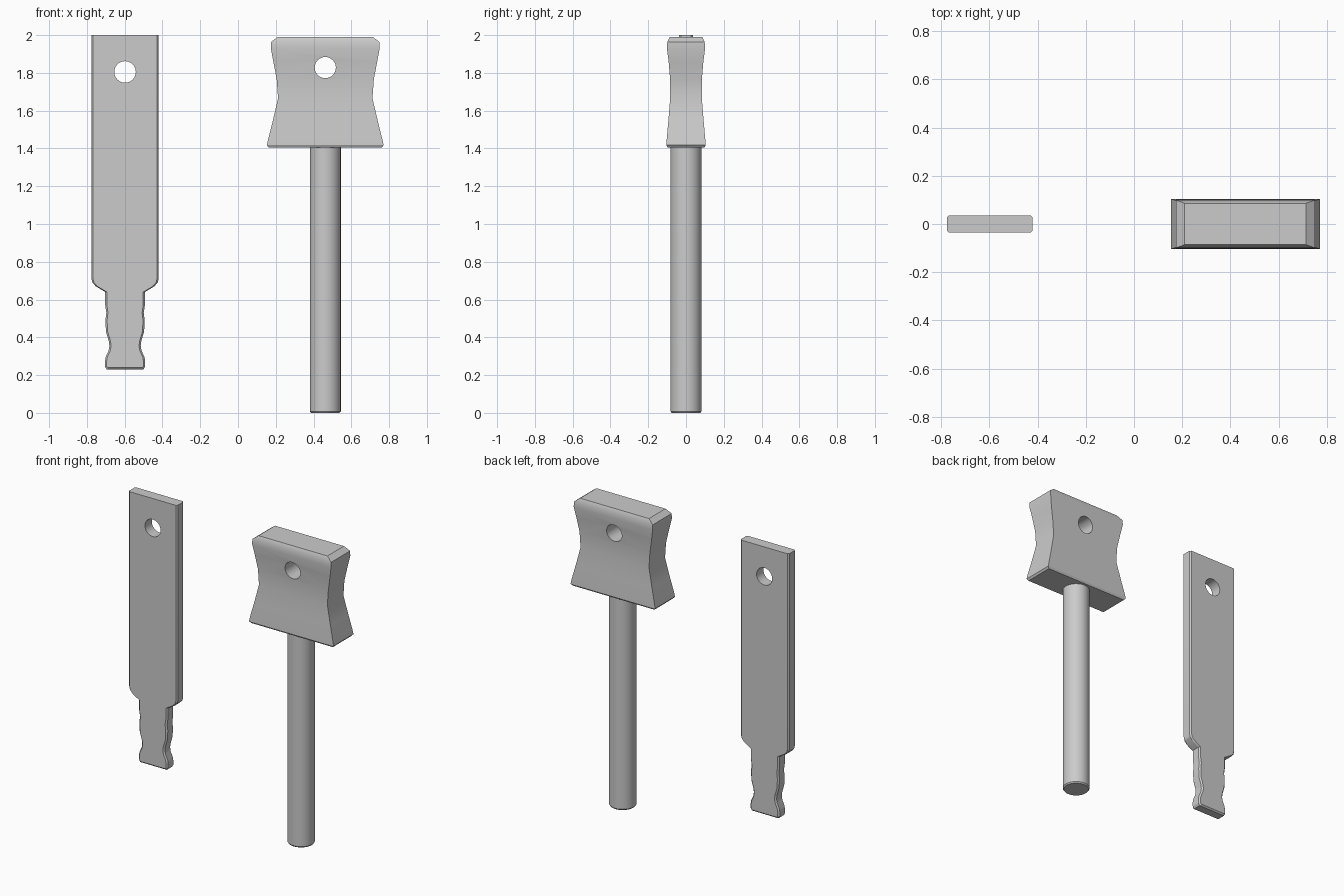
import bpy, bmesh, math

if "Cube" in bpy.data.objects:
    bpy.data.objects.remove(bpy.data.objects["Cube"])


def loft(name, rings):
    """Bridge equal-length rings of points and cap both ends."""
    bm = bmesh.new()
    vs = [[bm.verts.new(p) for p in ring] for ring in rings]
    n = len(rings[0])
    for a, b in zip(vs, vs[1:]):
        for i in range(n):
            j = (i + 1) % n
            bm.faces.new((a[i], a[j], b[j], b[i]))
    bm.faces.new(vs[0])
    bm.faces.new(vs[-1])
    bmesh.ops.recalc_face_normals(bm, faces=bm.faces)
    mesh = bpy.data.meshes.new(name)
    bm.to_mesh(mesh)
    bm.free()
    obj = bpy.data.objects.new(name, mesh)
    bpy.context.collection.objects.link(obj)
    return obj


def activate(obj):
    bpy.ops.object.select_all(action='DESELECT')
    obj.select_set(True)
    bpy.context.view_layer.objects.active = obj


def drill(obj, x, z, r):
    """Cut a round hole through obj along y."""
    bpy.ops.mesh.primitive_cylinder_add(vertices=32, radius=r, depth=1,
                                        location=(x, 0, z), rotation=(math.pi / 2, 0, 0))
    cutter = bpy.context.object
    cutter.name = "hole_cutter"
    cutter.hide_render = True
    activate(obj)
    mod = obj.modifiers.new("hole", 'BOOLEAN')
    mod.operation = 'DIFFERENCE'
    mod.solver = 'EXACT'
    mod.object = cutter
    bpy.ops.object.modifier_apply(modifier=mod.name)
    bpy.data.objects.remove(cutter)
    bpy.ops.object.shade_smooth_by_angle(angle=math.radians(25))


# Flat blade with a waisted tang: half width, height
BX = -0.598
side = [(0.178, 2.0), (0.178, 0.71), (0.173, 0.69), (0.155, 0.67), (0.105, 0.64),
        (0.105, 0.57), (0.099, 0.53), (0.104, 0.49), (0.101, 0.43), (0.086, 0.38),
        (0.083, 0.355), (0.087, 0.33), (0.103, 0.295), (0.107, 0.27),
        (0.106, 0.245), (0.097, 0.23)]


def blade_ring(y, inset):
    pts = [(w - inset, z + (inset if z < 0.24 else 0)) for w, z in side]
    return ([(BX + w, y, z) for w, z in pts] +
            [(BX - w, y, z) for w, z in reversed(pts)])


blade = loft("blade", [blade_ring(-0.036, 0.009), blade_ring(-0.027, 0),
                       blade_ring(0.027, 0), blade_ring(0.036, 0.009)])
drill(blade, BX, 1.805, 0.057)

# Waisted block head: half width, half depth, height
HX = 0.462
sections = [(0.299, 0.097, 1.405), (0.309, 0.104, 1.417), (0.302, 0.102, 1.45),
            (0.277, 0.093, 1.55), (0.250, 0.084, 1.665), (0.257, 0.084, 1.765),
            (0.275, 0.092, 1.86), (0.288, 0.101, 1.93), (0.288, 0.099, 1.963),
            (0.252, 0.086, 1.99)]
head = loft("block_head", [[(HX + sx * w, sy * d, z) for sx, sy in
                            ((-1, -1), (1, -1), (1, 1), (-1, 1))]
                           for w, d, z in sections])
drill(head, HX, 1.828, 0.056)

# Round rod with a chamfered foot
rod = loft("rod", [[(HX + r * math.cos(math.tau * i / 40), r * math.sin(math.tau * i / 40), z)
                    for i in range(40)]
                   for r, z in ((0.076, 0), (0.082, 0.008), (0.082, 1.42))])
activate(rod)
bpy.ops.object.shade_smooth_by_angle(angle=math.radians(30))
